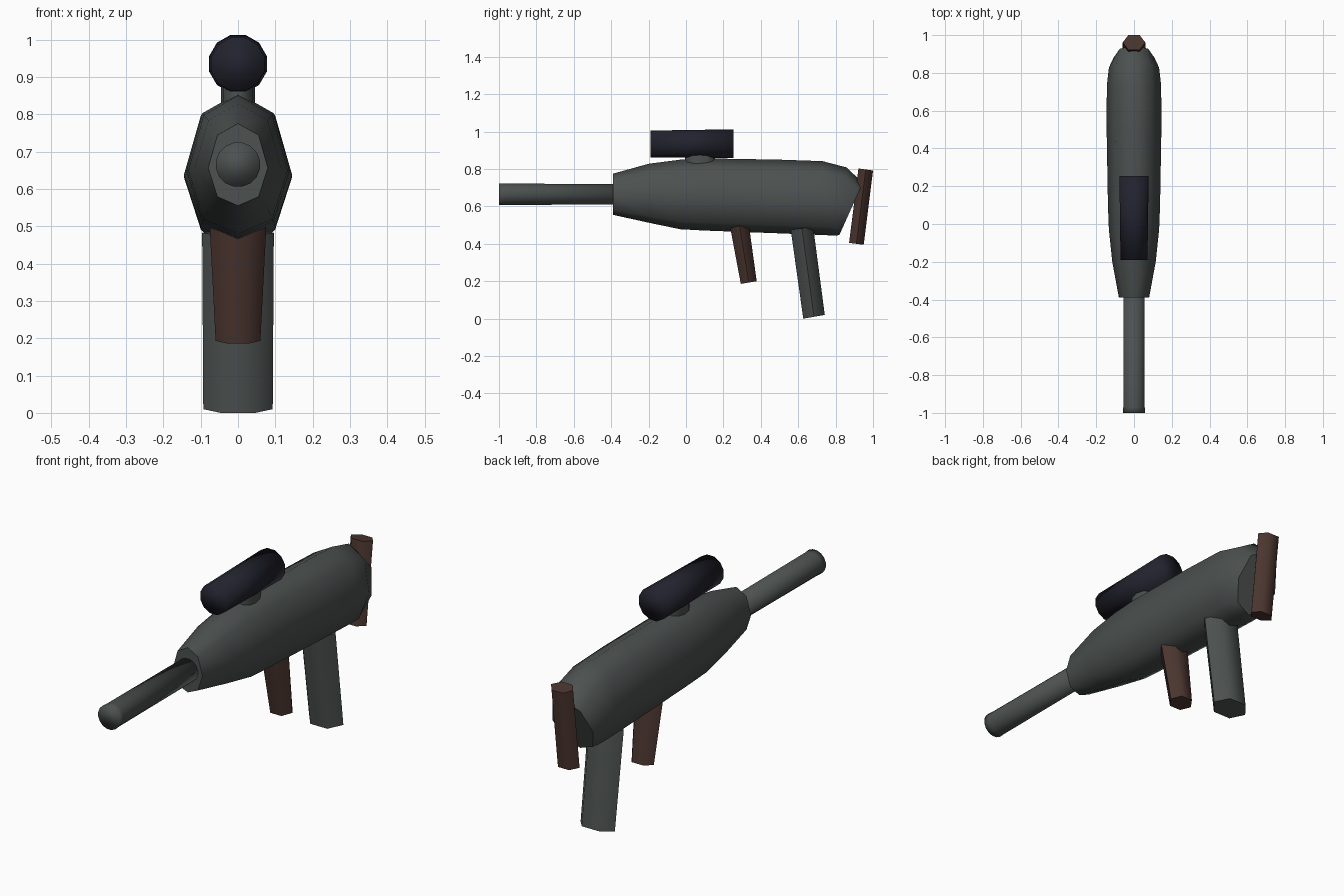
import bpy, bmesh, math
from mathutils import Vector

if "Cube" in bpy.data.objects:
    bpy.data.objects.remove(bpy.data.objects["Cube"])


def material(name, rgb):
    m = bpy.data.materials.new(name)
    m.diffuse_color = (*rgb, 1)
    m.use_nodes = True
    m.node_tree.nodes["Principled BSDF"].inputs["Base Color"].default_value = m.diffuse_color
    return m


GREY = material("gunmetal grey", (0.072, 0.082, 0.080))
BROWN = material("dark brown", (0.070, 0.036, 0.029))
NAVY = material("dark navy", (0.016, 0.016, 0.027))


def loft(name, rings, mat, angle=180):
    """Skin a list of equal-length closed rings and cap both ends."""
    bm = bmesh.new()
    loops = [[bm.verts.new(p) for p in ring] for ring in rings]
    n = len(loops[0])
    for a, b in zip(loops, loops[1:]):
        for i in range(n):
            j = (i + 1) % n
            bm.faces.new((a[i], a[j], b[j], b[i]))
    bm.faces.new(loops[0])
    bm.faces.new(loops[-1])
    bmesh.ops.recalc_face_normals(bm, faces=bm.faces)
    me = bpy.data.meshes.new(name)
    bm.to_mesh(me)
    bm.free()
    me.materials.append(mat)
    ob = bpy.data.objects.new(name, me)
    bpy.context.collection.objects.link(ob)
    bpy.ops.object.select_all(action='DESELECT')
    ob.select_set(True)
    bpy.context.view_layer.objects.active = ob
    bpy.ops.object.shade_smooth_by_angle(angle=math.radians(angle))
    return ob


def tube(name, stations, mat, sides=12):
    """Round tube along y from (y, z, radius) stations."""
    angles = [2 * math.pi * (i + 0.5) / sides for i in range(sides)]
    loft(name, [[Vector((r * math.cos(a), y, z + r * math.sin(a))) for a in angles]
                for y, z, r in stations], mat)


def hex_bar(name, ends, mat):
    """Six-sided bar; each end is (front yz, back yz, half width)."""
    outline = [(-1, .5), (-.5, 0), (.5, 0), (1, .5), (.5, 1), (-.5, 1)]
    rings = []
    for f, b, w in ends:
        rings.append([Vector((u * w, f[0] + (b[0] - f[0]) * t, f[1] + (b[1] - f[1]) * t))
                      for u, t in outline])
    loft(name, rings, mat, 70)


# Receiver: eight-sided section, (top y, top z, bottom y, bottom z, half width)
SECTION = [(0, 1), (.69, .86), (1, .46), (.69, .11),
           (0, 0), (-.69, .11), (-1, .46), (-.69, .86)]
stations = [
    (-.39, .775, -.39, .555, .080),
    (-.20, .828, -.20, .513, .115),
    (-.03, .850, -.03, .478, .133),
    (.10, .857, .10, .471, .138),
    (.50, .850, .50, .456, .145),
    (.73, .842, .73, .447, .144),
    (.86, .808, .80, .444, .133),
    (.945, .725, .82, .447, .110),
]
loft("receiver", [[Vector((u * w, yb + (yt - yb) * t, zb + (zt - zb) * t)) for u, t in SECTION]
                  for yt, zt, yb, zb, w in stations], GREY, 60)

# Barrel and sight tube
tube("barrel", [(-1, .665, .060), (-.97, .665, .058), (-.36, .665, .056)], GREY, 16)
tube("scope", [(-.19, .934, .074), (.255, .935, .080)], NAVY)

# Short oval post joining the scope to the receiver
loft("scope_mount", [[Vector((.046 * math.cos(a), .075 + .08 * math.sin(a), z))
                      for a in [math.pi * i / 6 for i in range(12)]]
                     for z in (.825, .875)], GREY, 60)

# Grips and shoulder plate, leaning bars
hex_bar("front_grip", [((.235, .495), (.335, .51), .076), ((.293, .186), (.378, .200), .060)], BROWN)
hex_bar("magazine", [((.56, .475), (.68, .49), .096), ((.627, .0), (.742, .02), .093)], GREY)
hex_bar("butt_plate", [((.922, .803), (1.0, .792), .060), ((.872, .405), (.950, .395), .060)], BROWN)
